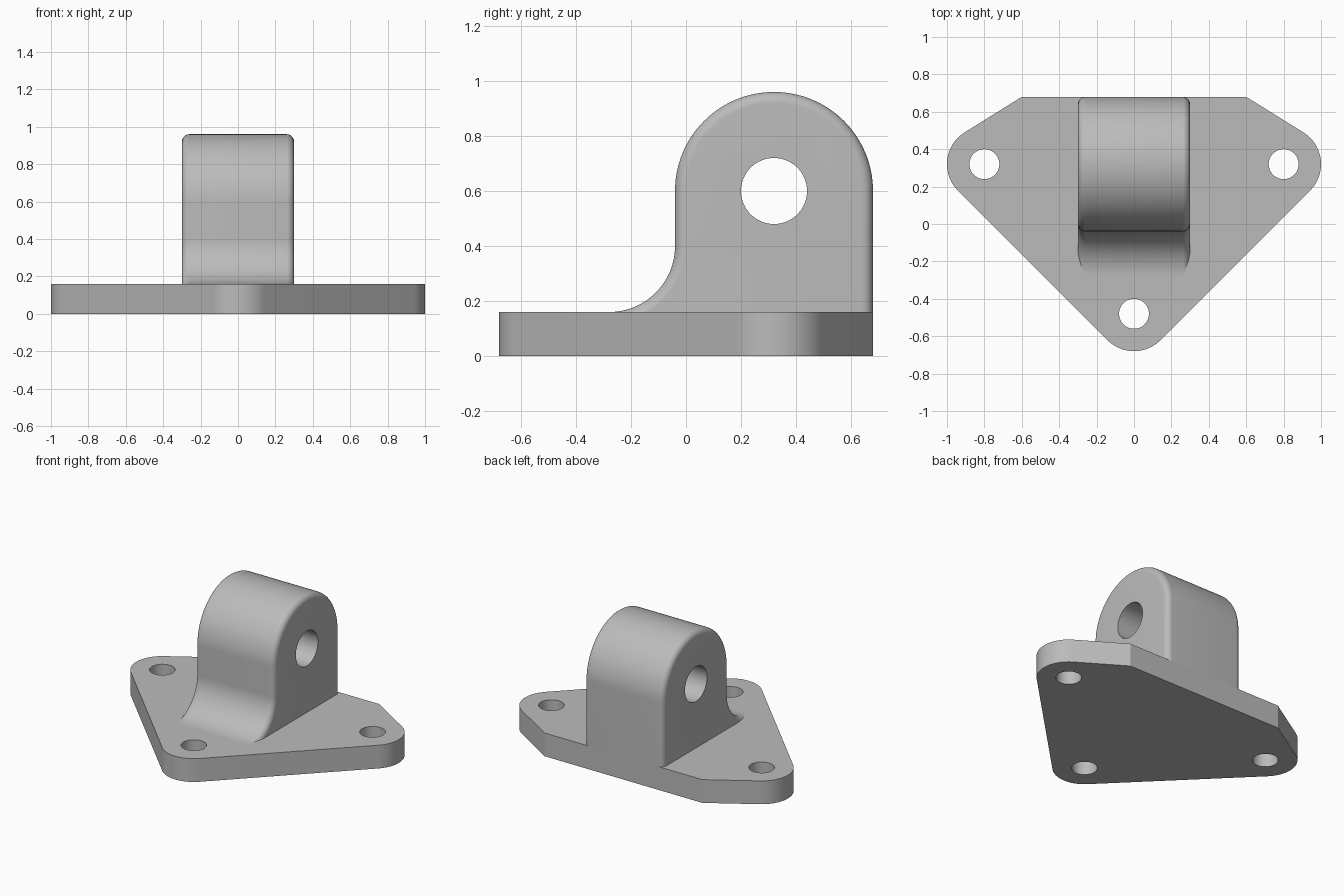
import bpy
import bmesh
from math import sin, cos, pi, radians, atan2, acos, hypot

default = bpy.data.objects.get("Cube")
if default:
    bpy.data.objects.remove(default)

grey = bpy.data.materials.new("plain grey")
grey.use_nodes = True
grey.diffuse_color = (0.5, 0.5, 0.5, 1)
grey.node_tree.nodes["Principled BSDF"].inputs["Base Color"].default_value = grey.diffuse_color

PLATE_TOP = 0.16
EAR_R = 0.2
EAR_X, EAR_Y, FRONT_Y = 0.8, 0.32, -0.48
BACK_Y, BACK_X = 0.68, 0.6


def arc(cx, cy, r, start, end, steps):
    angles = [start + (end - start) * i / steps for i in range(steps + 1)]
    return [(cx + r * cos(a), cy + r * sin(a)) for a in angles]


def loft(name, rings):
    """Skin a stack of matching closed rings and cap both ends."""
    bm = bmesh.new()
    loops = [[bm.verts.new(p) for p in ring] for ring in rings]
    for a, b in zip(loops, loops[1:]):
        for i in range(len(a)):
            j = (i + 1) % len(a)
            bm.faces.new((a[i], a[j], b[j], b[i]))
    bm.faces.new(loops[0])
    bm.faces.new(loops[-1])
    bmesh.ops.recalc_face_normals(bm, faces=bm.faces)
    mesh = bpy.data.meshes.new(name)
    bm.to_mesh(mesh)
    bm.free()
    mesh.materials.append(grey)
    obj = bpy.data.objects.new(name, mesh)
    bpy.context.collection.objects.link(obj)
    return obj


def drill(obj, location, radius, rotation=(0, 0, 0)):
    """Cut a round through hole."""
    bpy.ops.mesh.primitive_cylinder_add(vertices=64, radius=radius, depth=2,
                                        location=location, rotation=rotation)
    cutter = bpy.context.object
    cutter.hide_render = True
    cutter.data.materials.append(grey)
    cut = obj.modifiers.new("hole", "BOOLEAN")
    cut.operation = "DIFFERENCE"
    cut.solver = "EXACT"
    cut.object = cutter
    bpy.context.view_layer.objects.active = obj
    bpy.ops.object.modifier_apply(modifier=cut.name)
    bpy.data.objects.remove(cutter)


def smooth(obj):
    bpy.ops.object.select_all(action="DESELECT")
    obj.select_set(True)
    bpy.context.view_layer.objects.active = obj
    bpy.ops.object.shade_smooth_by_angle(angle=radians(25))


# Base plate: three rounded ears joined by tangent lines, flat at the back
dx, dy = BACK_X - EAR_X, BACK_Y - EAR_Y
tangent = atan2(dy, dx) - acos(EAR_R / hypot(dx, dy))
right_side = arc(EAR_X, EAR_Y, EAR_R, -pi / 4, tangent, 24) + [(BACK_X, BACK_Y)]
left_side = [(-x, y) for x, y in reversed(right_side)]
nose = arc(0, FRONT_Y, EAR_R, -3 * pi / 4, -pi / 4, 24)
outline = nose + right_side + left_side
base_plate = loft("base_plate", [[(x, y, z) for x, y in outline] for z in (0, PLATE_TOP)])

# Bolt holes
for x, y in ((-EAR_X, EAR_Y), (EAR_X, EAR_Y), (0, FRONT_Y)):
    drill(base_plate, (x, y, 0), 0.08)
smooth(base_plate)

# Lug: side profile swept across x, inset near the sides to round its rim
LUG_HALF, LUG_R, PIN_Z, FILLET_R, RIM = 0.3, 0.36, 0.6, 0.24, 0.04
FILLET_Y = EAR_Y - LUG_R - FILLET_R


def lug_profile(inset):
    return ([(BACK_Y - inset, PLATE_TOP)]
            + arc(EAR_Y, PIN_Z, LUG_R - inset, 0, pi, 64)
            + arc(FILLET_Y, PLATE_TOP + FILLET_R, FILLET_R + inset, 0, -pi / 2, 32)
            + [(FILLET_Y, 0.1)])


half = []
for i in range(9):
    t = pi / 2 * i / 8
    half.append((LUG_HALF - RIM + RIM * sin(t), RIM - RIM * cos(t)))
sections = [(-x, d) for x, d in reversed(half)] + half
lug = loft("lug", [[(x, y, z) for y, z in lug_profile(d)] for x, d in sections])

# Pin hole
drill(lug, (0, EAR_Y, PIN_Z), 0.12, (0, pi / 2, 0))
smooth(lug)
